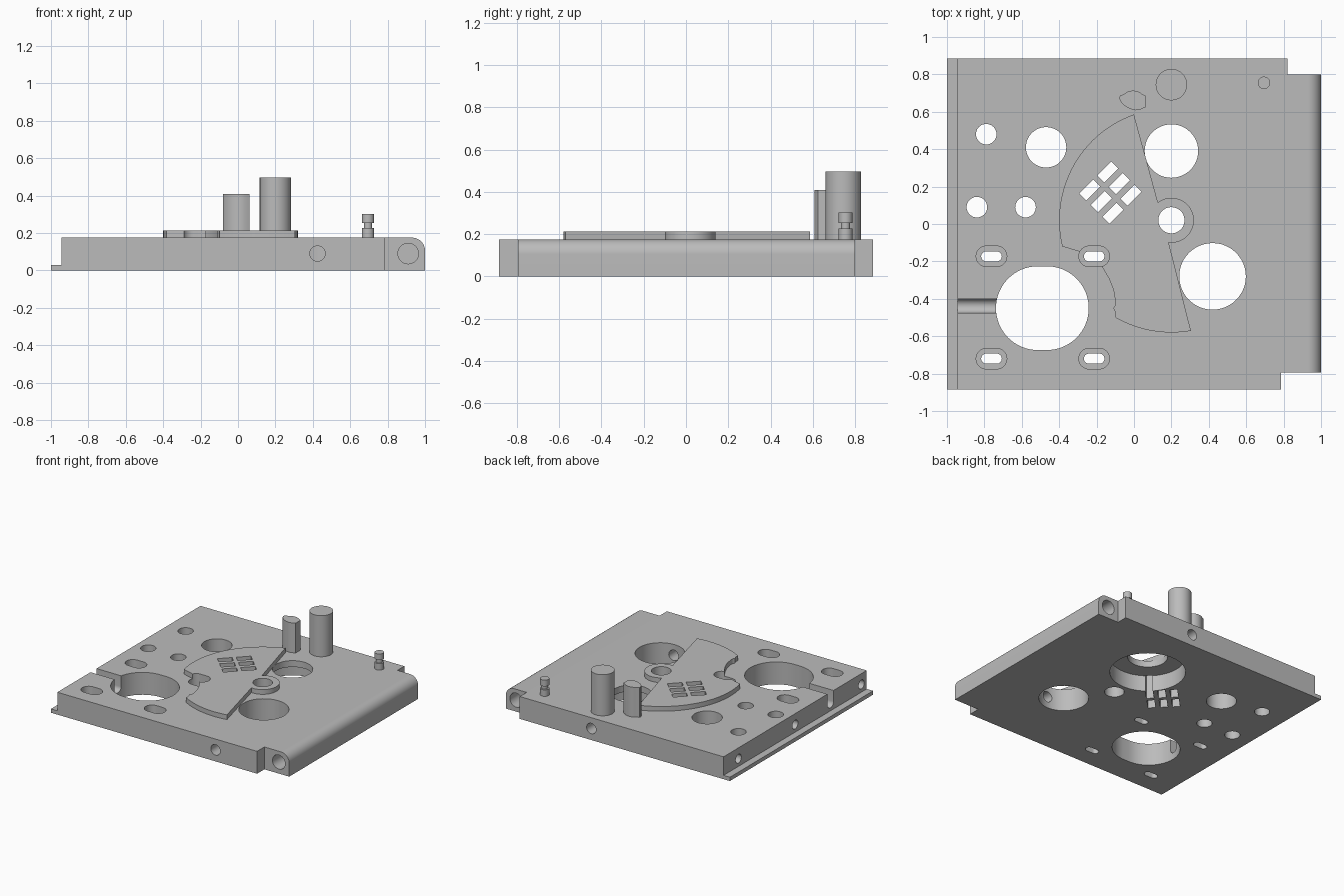
import bpy, bmesh, math
from math import radians, cos, sin
from mathutils import Vector

cube = bpy.data.objects.get("Cube")
if cube:
    bpy.data.objects.remove(cube, do_unlink=True)

grey = bpy.data.materials.new("machined_grey")
grey.use_nodes = True
GREY = (0.5, 0.5, 0.5, 1)
grey.diffuse_color = GREY
grey.node_tree.nodes["Principled BSDF"].inputs["Base Color"].default_value = GREY

TOP = 0.175       # upper face of the base plate
MID = 0.09        # height of the side drillings
THROUGH = (-0.1, 0.4)


def arc(cx, cy, r, start, end, n=24):
    angles = [radians(start + (end - start) * i / n) for i in range(n + 1)]
    return [(cx + r * cos(a), cy + r * sin(a)) for a in angles]


def circle(cx, cy, r, n=48):
    return arc(cx, cy, r, 0, 360, n)[:-1]


def stadium(cx, cy, half, r, n=20):
    """Slot outline, long in x."""
    return arc(cx + half - r, cy, r, -90, 90, n) + arc(cx - half + r, cy, r, 90, 270, n)


def rect(x0, x1, y0, y1):
    return [(x0, y0), (x1, y0), (x1, y1), (x0, y1)]


def prism(name, outline, span, axis="z"):
    """Extrude an outline along an axis; it lies in the other two axes."""
    place = {"x": lambda a, b, h: (h, a, b),
             "y": lambda a, b, h: (a, h, b),
             "z": lambda a, b, h: (a, b, h)}[axis]
    bm = bmesh.new()
    face = bm.faces.new([bm.verts.new(place(a, b, span[0])) for a, b in outline])
    extruded = bmesh.ops.extrude_face_region(bm, geom=[face])["geom"]
    move = Vector(place(0, 0, span[1] - span[0]))
    bmesh.ops.translate(bm, vec=move, verts=[v for v in extruded if isinstance(v, bmesh.types.BMVert)])
    bmesh.ops.recalc_face_normals(bm, faces=bm.faces)
    mesh = bpy.data.meshes.new(name)
    bm.to_mesh(mesh)
    bm.free()
    obj = bpy.data.objects.new(name, mesh)
    bpy.context.collection.objects.link(obj)
    mesh.materials.append(grey)
    return obj


def activate(obj):
    bpy.ops.object.select_all(action="DESELECT")
    obj.select_set(True)
    bpy.context.view_layer.objects.active = obj


def cut(target, outline, span=THROUGH, axis="z", operation="DIFFERENCE"):
    tool = prism("cutter", outline, span, axis)
    tool.hide_render = True
    mod = target.modifiers.new("cut", "BOOLEAN")
    mod.operation = operation
    mod.solver = "EXACT"
    mod.object = tool
    activate(target)
    bpy.ops.object.modifier_apply(modifier=mod.name)
    bpy.data.objects.remove(tool, do_unlink=True)


def finish(obj):
    activate(obj)
    bpy.ops.object.shade_smooth_by_angle(angle=radians(30))


# Base plate: side profile with a ledge on one edge and a rounded lug on the other
profile = [(-1, 0), (1, 0)] + arc(0.93, 0.105, 0.07, 0, 90, 12)
profile += [(-0.945, TOP), (-0.945, 0.03), (-1, 0.03)]
plate = prism("base_plate", profile, (-0.885, 0.885), "y")
cut(plate, rect(0.82, 1.1, 0.8, 1))
cut(plate, rect(0.785, 1.1, -1, -0.795))

# Round through holes
for x, y, r in [(-0.79, 0.48, 0.055), (-0.47, 0.41, 0.108), (-0.84, 0.09, 0.055),
                (-0.58, 0.09, 0.055), (0.2, 0.39, 0.143), (0.42, -0.28, 0.178),
                (0.2, 0.02, 0.07)]:
    cut(plate, circle(x, y, r))

# Wide recess below one hole, leaving a thin lip on top
cut(plate, circle(0.2, 0.39, 0.27, 64), (-0.1, 0.125))

# Large opening with a round-bottomed channel to the ledge
cut(plate, stadium(-0.49, -0.45, 0.248, 0.224, 32))
channel = arc(-0.437, MID, 0.0375, 180, 360, 16) + [(-0.4, 0.3), (-0.475, 0.3)]
cut(plate, channel, (-1.1, -0.6), "x")

# Counterbored mounting slots
for x in (-0.762, -0.213):
    for y in (-0.173, -0.72):
        cut(plate, stadium(x, y, 0.055, 0.027))
        cut(plate, stadium(x, y, 0.082, 0.055), (0.07, 0.4))

# Side drillings
for x, r, lo, hi in [(0.425, 0.041, -1, -0.4), (0.2, 0.041, 0.55, 1),
                     (0.91, 0.055, -1, -0.5), (0.91, 0.055, 0.5, 1)]:
    cut(plate, circle(x, MID, r, 32), (lo, hi), "y")
for y in (0.7, 0, -0.82):
    cut(plate, circle(y, MID, 0.035, 32), (-1.1, -0.7), "x")

# Sector plate with two blades around a hub
HUB = (0.2, 0.02)
outline = arc(*HUB, 0.6, 109.5, 193.5, 40)
outline += [(-0.25, -0.16), (-0.17, -0.23), (-0.135, -0.29), (-0.11, -0.35),
            (-0.1, -0.41), (-0.1, -0.435), (-0.11, -0.45), (-0.1, -0.47)]
outline += arc(*HUB, 0.6, 240, 280, 20)
outline += arc(*HUB, 0.12, -97, 127, 40)
sector = prism("sector_plate", outline, (TOP, 0.212))
cut(sector, circle(*HUB, 0.07))
cut(sector, stadium(-0.213, -0.173, 0.082, 0.055))

# Grid of slanted windows through sector and base
d = sin(radians(45))
for col in range(2):
    for row in range(3):
        cx = -0.14 + 0.062 * row - 0.096 * col
        cy = 0.278 - 0.062 * row - 0.096 * col
        window = [(cx + d * (a - b), cy + d * (a + b))
                  for a, b in rect(-0.053, 0.053, -0.027, 0.027)]
        for part in (plate, sector):
            cut(part, window)

# Posts
post = prism("round_post", circle(0.2, 0.745, 0.084), (TOP, 0.497))
flat = [(0.062, 0.625), (0.062, 0.685)] + arc(-0.005, 0.64, 0.073, 50, 130, 10)
flat += [(-0.075, 0.685), (-0.079, 0.67), (-0.07, 0.652), (-0.05, 0.632),
         (-0.02, 0.615), (0.01, 0.608), (0.035, 0.612)]
flat_post = prism("flat_sided_post", flat, (TOP, 0.408))

# Grooved pin
pin = prism("grooved_pin", circle(0.695, 0.755, 0.022, 32), (TOP, 0.29))
for lo, hi in [(TOP, 0.226), (0.253, 0.302)]:
    cut(pin, circle(0.695, 0.755, 0.033, 32), (lo, hi), operation="UNION")

for part in (plate, sector, post, flat_post, pin):
    finish(part)
